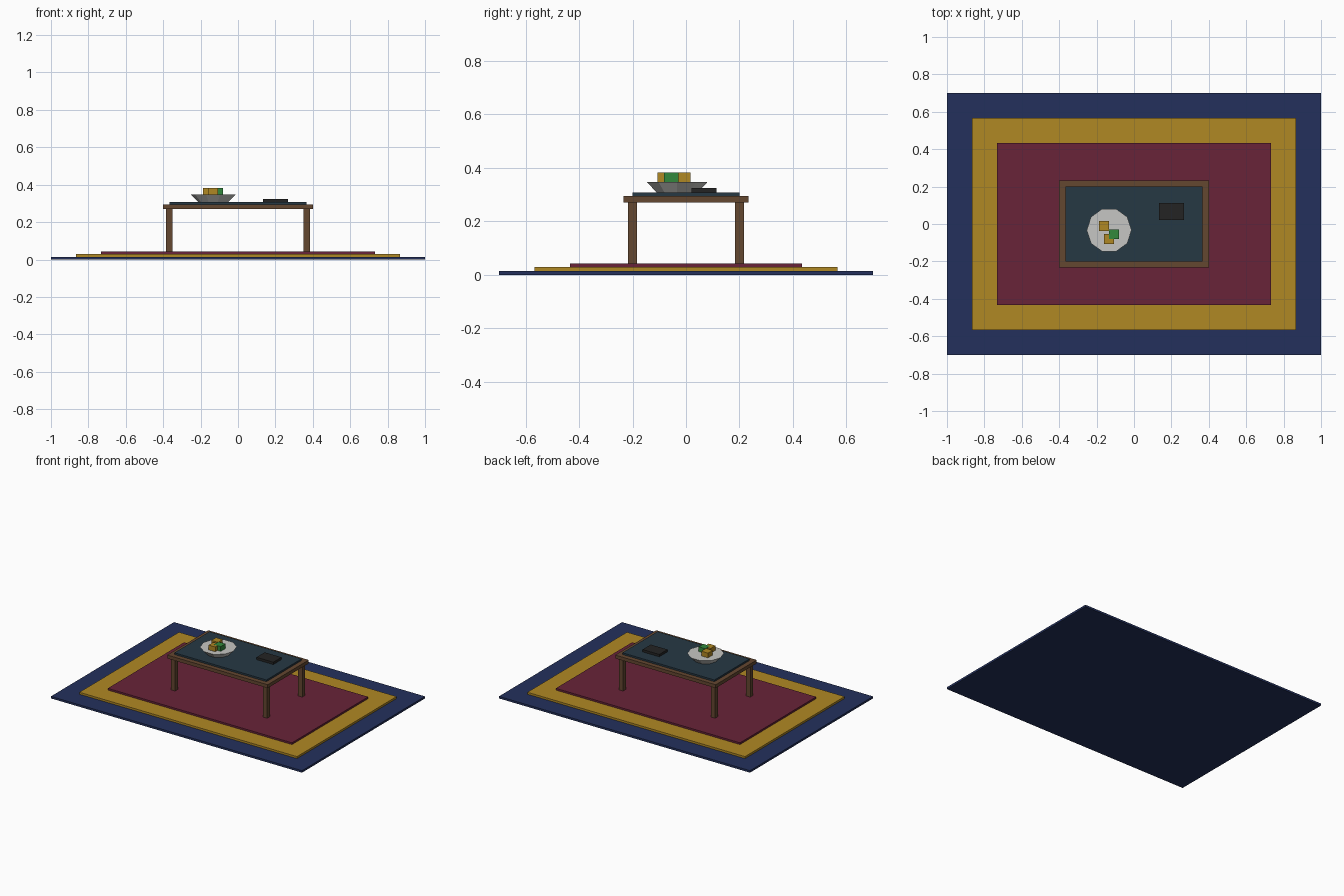
import bpy, math

if "Cube" in bpy.data.objects:
    bpy.data.objects.remove(bpy.data.objects["Cube"])


def srgb(r, g, b):
    def lin(c):
        c /= 255
        return c / 12.92 if c <= 0.04045 else ((c + 0.055) / 1.055) ** 2.4
    return (lin(r), lin(g), lin(b), 1)


def material(name, *rgb):
    m = bpy.data.materials.new(name)
    m.diffuse_color = srgb(*rgb)
    m.use_nodes = True
    m.node_tree.nodes["Principled BSDF"].inputs["Base Color"].default_value = m.diffuse_color
    return m


navy = material("navy", 35, 48, 92)
gold = material("gold", 176, 136, 36)
burgundy = material("burgundy", 104, 35, 56)
wood = material("brown wood", 100, 71, 48)
slate = material("dark slate", 38, 56, 68)
ceramic = material("pale grey", 198, 198, 195)
green = material("green", 50, 136, 60)
black = material("black", 36, 36, 36)


def box(name, x, y, z0, z1, sx, sy, mat):
    bpy.ops.mesh.primitive_cube_add(size=1, location=(x, y, (z0 + z1) / 2))
    o = bpy.context.object
    o.name = name
    o.scale = (sx, sy, z1 - z0)
    bpy.ops.object.transform_apply(location=False, rotation=False, scale=True)
    o.data.materials.append(mat)
    return o


# Rug in three stepped layers
box("rug_border", 0, 0, 0, 0.0145, 2, 1.4, navy)
box("rug_band", 0, 0, 0.0145, 0.029, 1.733, 1.133, gold)
box("rug_field", 0, 0, 0.029, 0.042, 1.467, 0.867, burgundy)

# Table: four legs, top and inlay
for sx in (-1, 1):
    for sy in (-1, 1):
        side = "left" if sx < 0 else "right"
        end = "front" if sy < 0 else "back"
        box(f"{end}_{side}_leg", sx * 0.367, sy * 0.2, 0.04, 0.272,
            0.0333, 0.0333, wood)
box("table_top", 0, 0, 0.27, 0.2945, 0.8, 0.467, wood)
box("table_inlay", 0, 0, 0.2945, 0.307, 0.733, 0.4, slate)

# Bowl: ten-sided, flaring upwards, corners on the x axis
bpy.ops.mesh.primitive_cone_add(vertices=10, radius1=0.08, radius2=0.12, depth=0.041,
                                location=(-0.133, -0.033, 0.3275),
                                rotation=(0, 0, math.pi / 10 * 5))
bowl = bpy.context.object
bowl.name = "bowl"
bowl.data.materials.append(ceramic)

# Blocky fruit in the bowl
box("fruit_left", -0.16, -0.010, 0.33, 0.382, 0.053, 0.053, gold)
box("fruit_front", -0.133, -0.080, 0.33, 0.382, 0.053, 0.053, gold)
box("fruit_right", -0.107, -0.055, 0.33, 0.3825, 0.053, 0.053, green)

# Book
box("book", 0.2, 0.067, 0.307, 0.324, 0.133, 0.093, black)
